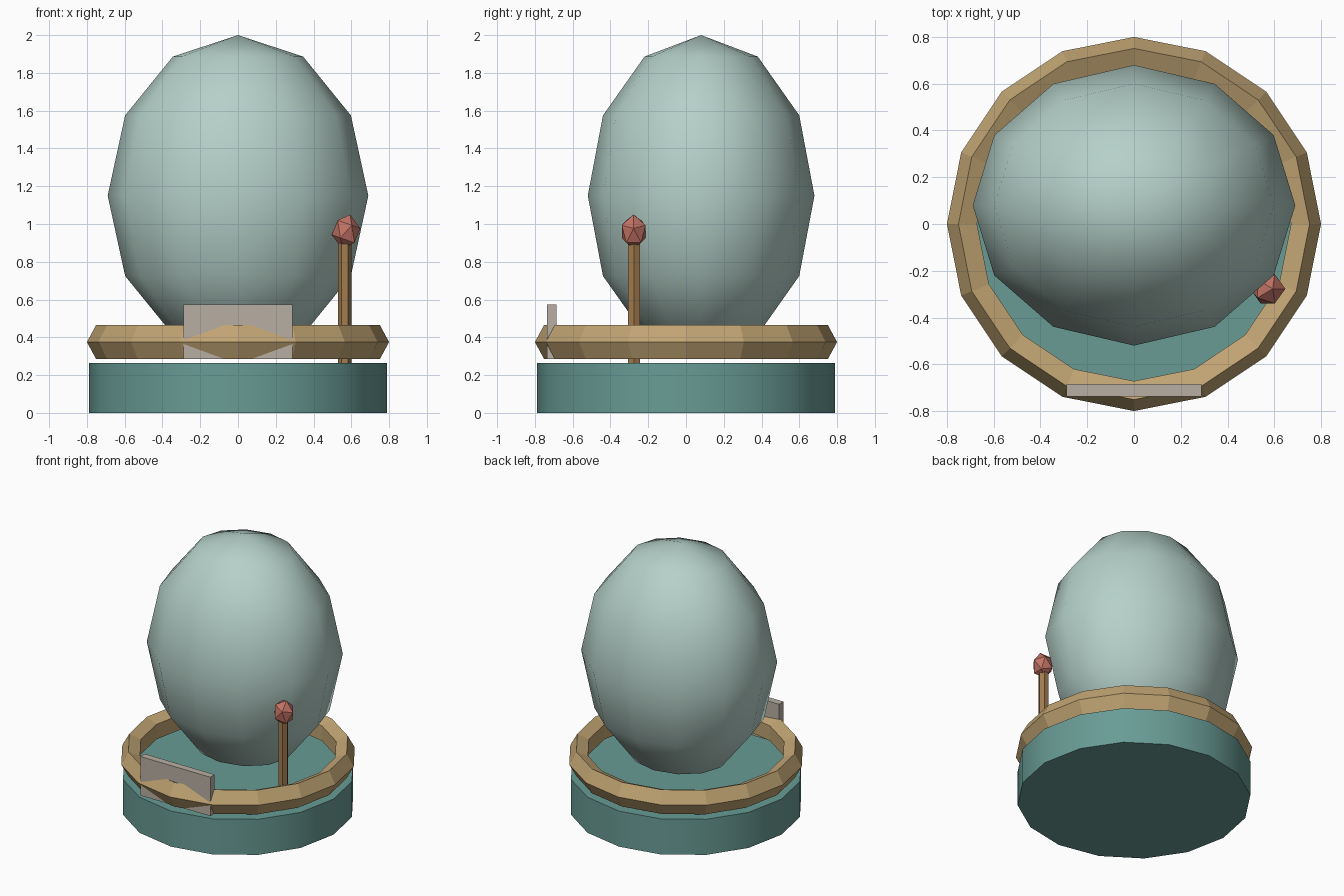
import bpy
import bmesh
from math import cos, sin, pi, radians
from mathutils import Matrix

cube = bpy.data.objects.get("Cube")
if cube:
    bpy.data.objects.remove(cube, do_unlink=True)


def material(name, rgb):
    mat = bpy.data.materials.new(name)
    mat.use_nodes = True
    mat.diffuse_color = (*rgb, 1)
    mat.node_tree.nodes["Principled BSDF"].inputs["Base Color"].default_value = (*rgb, 1)
    return mat


def add_part(name, bm, mat, smooth=False):
    bmesh.ops.recalc_face_normals(bm, faces=bm.faces)
    mesh = bpy.data.meshes.new(name)
    bm.to_mesh(mesh)
    bm.free()
    mesh.materials.append(mat)
    obj = bpy.data.objects.new(name, mesh)
    bpy.context.collection.objects.link(obj)
    if smooth:
        bpy.ops.object.select_all(action='DESELECT')
        obj.select_set(True)
        bpy.context.view_layer.objects.active = obj
        bpy.ops.object.shade_smooth_by_angle(angle=radians(35))
    return obj


def place(location, scale):
    return Matrix.Translation(location) @ Matrix.Diagonal((*scale, 1))


def cylinder(name, location, radius, height, sides, mat, smooth=False):
    bm = bmesh.new()
    # Turn so that a corner points along y
    matrix = Matrix.Translation(location) @ Matrix.Rotation(pi / 2, 4, 'Z')
    bmesh.ops.create_cone(bm, cap_ends=True, segments=sides, radius1=radius,
                          radius2=radius, depth=height, matrix=matrix)
    return add_part(name, bm, mat, smooth)


teal = material("dull teal", (0.14, 0.33, 0.30))
pale = material("pale green grey", (0.46, 0.63, 0.58))
tan = material("warm tan", (0.53, 0.37, 0.17))
brown = material("wood brown", (0.36, 0.20, 0.08))
coral = material("dusty red", (0.54, 0.17, 0.13))
stone = material("stone grey", (0.48, 0.43, 0.37))

# Round base
cylinder("base", (0, 0, 0.1325), 0.788, 0.265, 16, teal, True)

# Egg-shaped dome
bm = bmesh.new()
bmesh.ops.create_uvsphere(bm, u_segments=12, v_segments=6, radius=1,
                          matrix=place((0, 0.08, 1.15), (0.69, 0.60, 0.85)))
add_part("dome", bm, pale, True)

# Rim ring with a five-sided section
bm = bmesh.new()
loops = []
for i in range(16):
    a = 2 * pi * i / 16
    loop = []
    for j in range(5):
        b = 2 * pi * j / 5
        r = 0.729 + 0.071 * cos(b)
        loop.append(bm.verts.new((r * cos(a), r * sin(a), 0.375 + 0.095 * sin(b))))
    loops.append(loop)
for i in range(16):
    here, after = loops[i], loops[(i + 1) % 16]
    for j in range(5):
        k = (j + 1) % 5
        bm.faces.new((here[j], after[j], after[k], here[k]))
add_part("rim_ring", bm, tan)

# Front plaque
bm = bmesh.new()
bmesh.ops.create_cube(bm, size=1, matrix=place((0, -0.711, 0.43), (0.576, 0.052, 0.29)))
add_part("front_plaque", bm, stone)

# Lever post and knob
cylinder("lever_post", (0.565, -0.275, 0.58), 0.036, 0.63, 6, brown)
bm = bmesh.new()
bmesh.ops.create_icosphere(
    bm, subdivisions=1, radius=1,
    matrix=place((0.572, -0.277, 0.96), (0.077, 0.074, 0.094)) @ Matrix.Rotation(radians(16), 4, 'Y'))
add_part("lever_knob", bm, coral)
